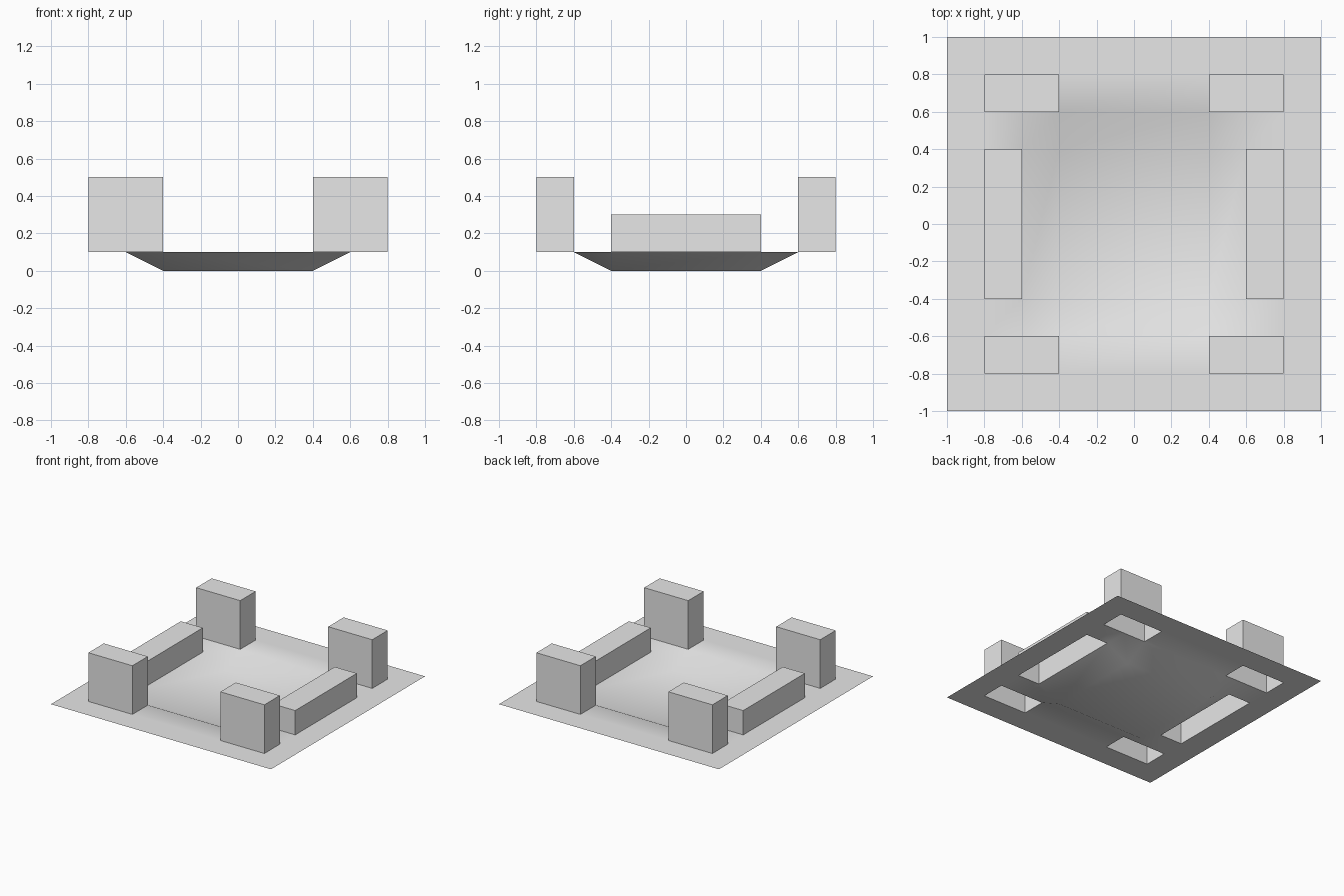
import bpy, bmesh, math

cube = bpy.data.objects.get("Cube")
if cube:
    bpy.data.objects.remove(cube, do_unlink=True)

RIM = 0.1  # ground level above the pit floor

grey = bpy.data.materials.new("light_grey")
grey.use_nodes = True
grey.diffuse_color = (0.8, 0.8, 0.8, 1)
grey.node_tree.nodes["Principled BSDF"].inputs["Base Color"].default_value = (0.8, 0.8, 0.8, 1)


def add_object(name, bm):
    mesh = bpy.data.meshes.new(name)
    bm.to_mesh(mesh)
    bm.free()
    mesh.materials.append(grey)
    obj = bpy.data.objects.new(name, mesh)
    bpy.context.collection.objects.link(obj)
    return obj


def block(name, x, y, size_x, size_y, height):
    """Hollow block, open at the bottom."""
    bm = bmesh.new()
    bmesh.ops.create_cube(bm, size=1)
    bottom = [f for f in bm.faces if f.normal.z < -0.5]
    bmesh.ops.delete(bm, geom=bottom, context='FACES_ONLY')
    bmesh.ops.scale(bm, vec=(size_x, size_y, height), verts=bm.verts)
    bmesh.ops.translate(bm, vec=(x, y, RIM + height / 2), verts=bm.verts)
    add_object(name, bm)


def under_block(x, y):
    """True where a block stands over the ground."""
    x, y = abs(x), abs(y)
    tower = 0.4 < x < 0.8 and 0.6 < y < 0.8
    wall = 0.6 < x < 0.8 and y < 0.4
    return tower or wall


# Ground sheet with a shallow smooth pit, open beneath the blocks
lines = [-1, -0.8, -0.6, -0.4, 0.4, 0.6, 0.8, 1]
bm = bmesh.new()
grid = [[bm.verts.new((x, y, 0 if max(abs(x), abs(y)) < 0.5 else RIM))
         for x in lines] for y in lines]
for j in range(len(lines) - 1):
    for i in range(len(lines) - 1):
        cx = (lines[i] + lines[i + 1]) / 2
        cy = (lines[j] + lines[j + 1]) / 2
        if not under_block(cx, cy):
            bm.faces.new((grid[j][i], grid[j][i + 1], grid[j + 1][i + 1], grid[j + 1][i]))
ground = add_object("ground", bm)
bpy.ops.object.select_all(action='DESELECT')
ground.select_set(True)
bpy.context.view_layer.objects.active = ground
bpy.ops.object.shade_smooth_by_angle(angle=math.radians(50))

# Corner towers and low side walls
for side, sx in (("left", 1), ("right", -1)):
    for end, sy in (("front", -1), ("back", 1)):
        block(f"{end}_{side}_tower", sx * 0.6, sy * 0.7, 0.4, 0.2, 0.4)
    block(f"{side}_wall", sx * 0.7, 0, 0.2, 0.8, 0.2)
